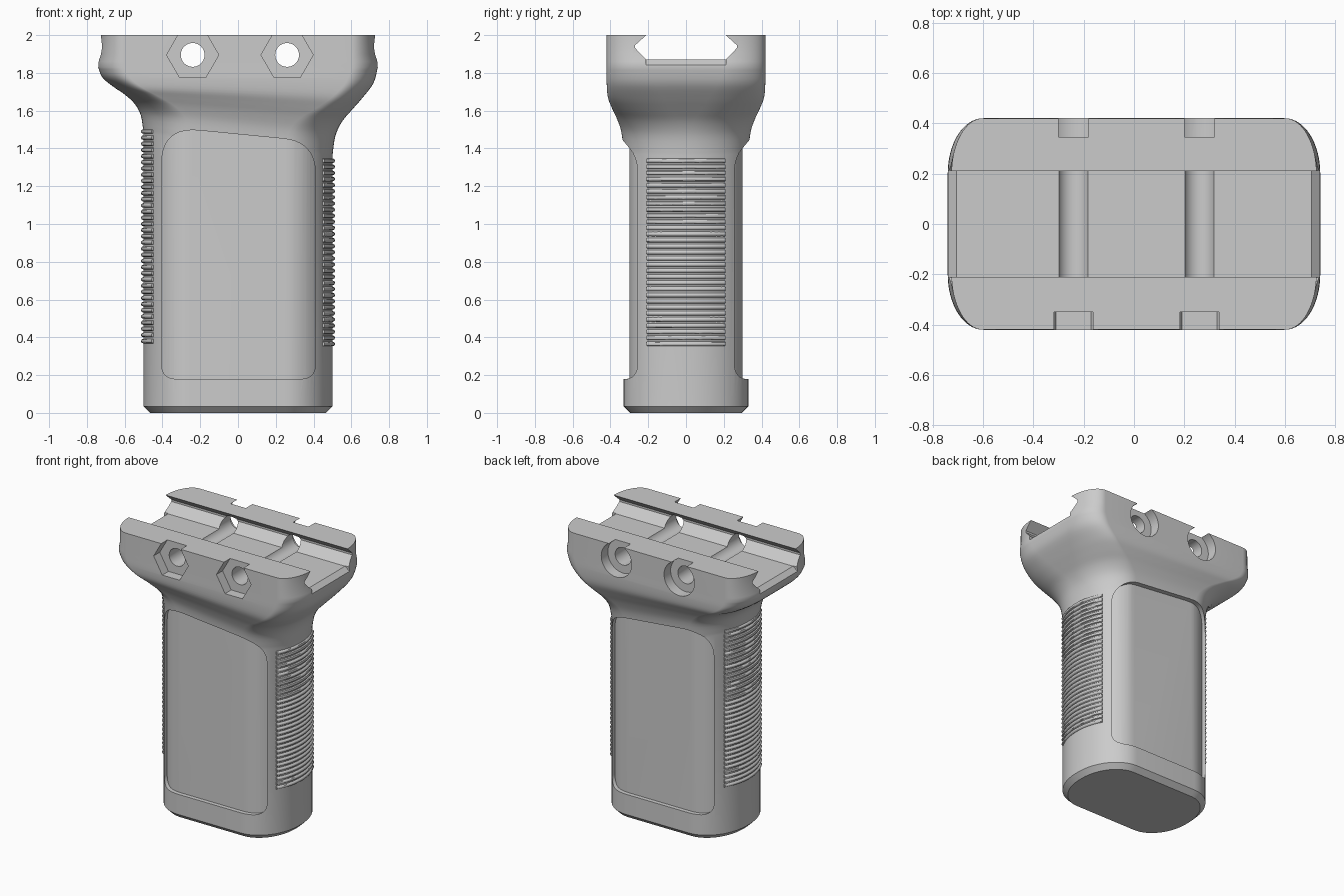
import bpy, bmesh
from math import sin, cos, pi, sqrt

old = bpy.data.objects.get("Cube")
if old:
    bpy.data.objects.remove(old, do_unlink=True)

grey = bpy.data.materials.new("matte_grey")
grey.use_nodes = True
grey.diffuse_color = (0.6, 0.6, 0.6, 1)
grey.node_tree.nodes["Principled BSDF"].inputs["Base Color"].default_value = (0.6, 0.6, 0.6, 1)


def make(name, bm):
    bmesh.ops.recalc_face_normals(bm, faces=bm.faces)
    me = bpy.data.meshes.new(name)
    bm.to_mesh(me)
    bm.free()
    me.materials.append(grey)
    ob = bpy.data.objects.new(name, me)
    bpy.context.collection.objects.link(ob)
    return ob


def loft(name, loops):
    bm = bmesh.new()
    rings = [[bm.verts.new(p) for p in loop] for loop in loops]
    n = len(rings[0])
    for low, high in zip(rings, rings[1:]):
        for i in range(n):
            j = (i + 1) % n
            bm.faces.new((low[i], low[j], high[j], high[i]))
    bm.faces.new(rings[0])
    bm.faces.new(rings[-1])
    return make(name, bm)


def prism(name, pts, axis, a, b):
    if axis == "x":
        loops = [[(t, u, v) for u, v in pts] for t in (a, b)]
    else:
        loops = [[(u, t, v) for u, v in pts] for t in (a, b)]
    return loft(name, loops)


def activate(ob):
    bpy.ops.object.select_all(action="DESELECT")
    ob.select_set(True)
    bpy.context.view_layer.objects.active = ob


def cut(target, cutter):
    mod = target.modifiers.new("cut", "BOOLEAN")
    mod.operation, mod.solver, mod.object = "DIFFERENCE", "EXACT", cutter
    activate(target)
    bpy.ops.object.modifier_apply(modifier=mod.name)
    bpy.data.objects.remove(cutter, do_unlink=True)


def section(z, hx, flat, hy, end, tilt, n=16):
    """Oval outline: flat sides, elliptical corners, tilted along x."""
    quarter = [(flat + (hx - flat) * cos(i * pi / 2 / n),
                end + (hy - end) * sin(i * pi / 2 / n)) for i in range(n + 1)]
    half = quarter + [(-x, y) for x, y in reversed(quarter)]
    full = half + [(-x, -y) for x, y in half]
    return [(x, y, z + tilt * x) for x, y in full]


def spline(keys, steps=4):
    out = []
    for i in range(len(keys) - 1):
        quad = [keys[max(0, min(len(keys) - 1, i + k))] for k in (-1, 0, 1, 2)]
        for s in range(steps):
            t = s / steps
            out.append([b + t / 2 * (c - a + t * (2*a - 5*b + 4*c - d + t * (3*(b - c) + d - a)))
                        for a, b, c, d in zip(*quad)])
    return out + [keys[-1]]


def circle(cx, cz, r, n):
    return [(cx + r * cos(2 * pi * i / n), cz + r * sin(2 * pi * i / n)) for i in range(n)]


def rounded(corners, n=10):
    """Polygon with corners (x, z, radius) softened by quadratic arcs."""
    out = []
    for i, (x, z, r) in enumerate(corners):
        ends = []
        for px, pz, _ in (corners[i - 1], corners[(i + 1) % len(corners)]):
            d = sqrt((px - x) ** 2 + (pz - z) ** 2)
            ends.append((x + (px - x) * r / d, z + (pz - z) * r / d))
        (ax, az), (bx, bz) = ends
        for k in range(n + 1):
            t = k / n
            out.append(((1-t)**2 * ax + 2*t*(1-t) * x + t*t * bx,
                        (1-t)**2 * az + 2*t*(1-t) * z + t*t * bz))
    return out


# Grip body flaring into the clamp head: z, half x, flat x, half y, end, tilt
base = [(0, 0.465, 0.25, 0.295, 0.01, 0), (0.035, 0.5, 0.25, 0.33, 0.01, 0)]
flare = [(1.42, 0.5, 0.25, 0.33, 0.01, -0.12),
         (1.52, 0.515, 0.27, 0.343, 0.02, -0.11),
         (1.59, 0.55, 0.33, 0.367, 0.04, -0.09),
         (1.645, 0.602, 0.42, 0.393, 0.08, -0.07),
         (1.695, 0.657, 0.5, 0.414, 0.12, -0.045),
         (1.76, 0.717, 0.57, 0.42, 0.17, -0.02),
         (1.83, 0.74, 0.6, 0.42, 0.2, 0)]
jaw = [(1.86, 0.738, 0.6, 0.42, 0.2, 0), (1.9, 0.727, 0.6, 0.42, 0.2, 0),
       (2.0, 0.725, 0.6, 0.42, 0.2, 0)]
body = loft("grip_body", [section(*k) for k in base + spline(flare) + jaw])

# Recessed side panels
panel = prism("panel_cutter", rounded([(-0.405, 0.18, 0.08), (0.41, 0.18, 0.08),
                                       (0.41, 1.435, 0.17), (-0.405, 1.515, 0.2)]), "y", -0.6, 0.6)
core = loft("panel_core", [section(z, 0.485, 0.25, 0.3, 0.01, 0) for z in (-0.5, 2.5)])
cut(panel, core)
cut(body, panel)

# Rail channel with undercut jaws and bevelled floor ends
rail = [(0.21, 1.87), (0.27, 1.932), (0.27, 1.946), (0.21, 2.0), (0.21, 2.1)]
cut(body, prism("rail_cutter", rail + [(-y, z) for y, z in reversed(rail)], "x", -1, 1))
for s in (-1, 1):
    wedge = [(s * 0.705, 1.875), (s * 0.705, 1.87), (s * 0.77, 1.815), (s * 0.77, 1.875)]
    cut(body, prism("floor_bevel_cutter", wedge, "y", -0.212, 0.212))

# Cross bolt holes, hexagonal nut pockets in front, round pockets at the back
for x in (-0.24, 0.26):
    cut(body, prism("bolt_cutter", circle(x, 1.895, 0.063, 40), "y", -0.6, 0.6))
    cut(body, prism("nut_cutter", circle(x, 1.895, 0.138, 6), "y", -0.6, -0.35))
    cut(body, prism("head_cutter", circle(x, 1.895, 0.121, 48), "y", 0.345, 0.6))

activate(body)
bpy.ops.object.shade_smooth_by_angle(angle=pi / 6)


# Raised finger ribs wrapped round both narrow ends
def ribs(name, side, bottom, top, count):
    cu = bpy.data.curves.new(name, "CURVE")
    cu.dimensions = "3D"
    cu.bevel_depth = 0.012
    cu.bevel_resolution = 2
    cu.use_fill_caps = True
    n = 14
    for r in range(count):
        z = bottom + (top - bottom) * r / (count - 1)
        sp = cu.splines.new("POLY")
        sp.points.add(n)
        for i, p in enumerate(sp.points):
            y = 0.205 * (2 * i / n - 1)
            x = 0.252 + 0.25 * sqrt(1 - (y / 0.33) ** 2)
            p.co = (side * x, y, z, 1)
    ob = bpy.data.objects.new(name, cu)
    bpy.context.collection.objects.link(ob)
    cu.materials.append(grey)
    activate(ob)
    bpy.ops.object.convert(target="MESH")
    bpy.ops.object.shade_smooth_by_angle(angle=pi / 4)


ribs("right_end_ribs", 1, 0.365, 1.335, 31)
ribs("left_end_ribs", -1, 0.38, 1.49, 35)
